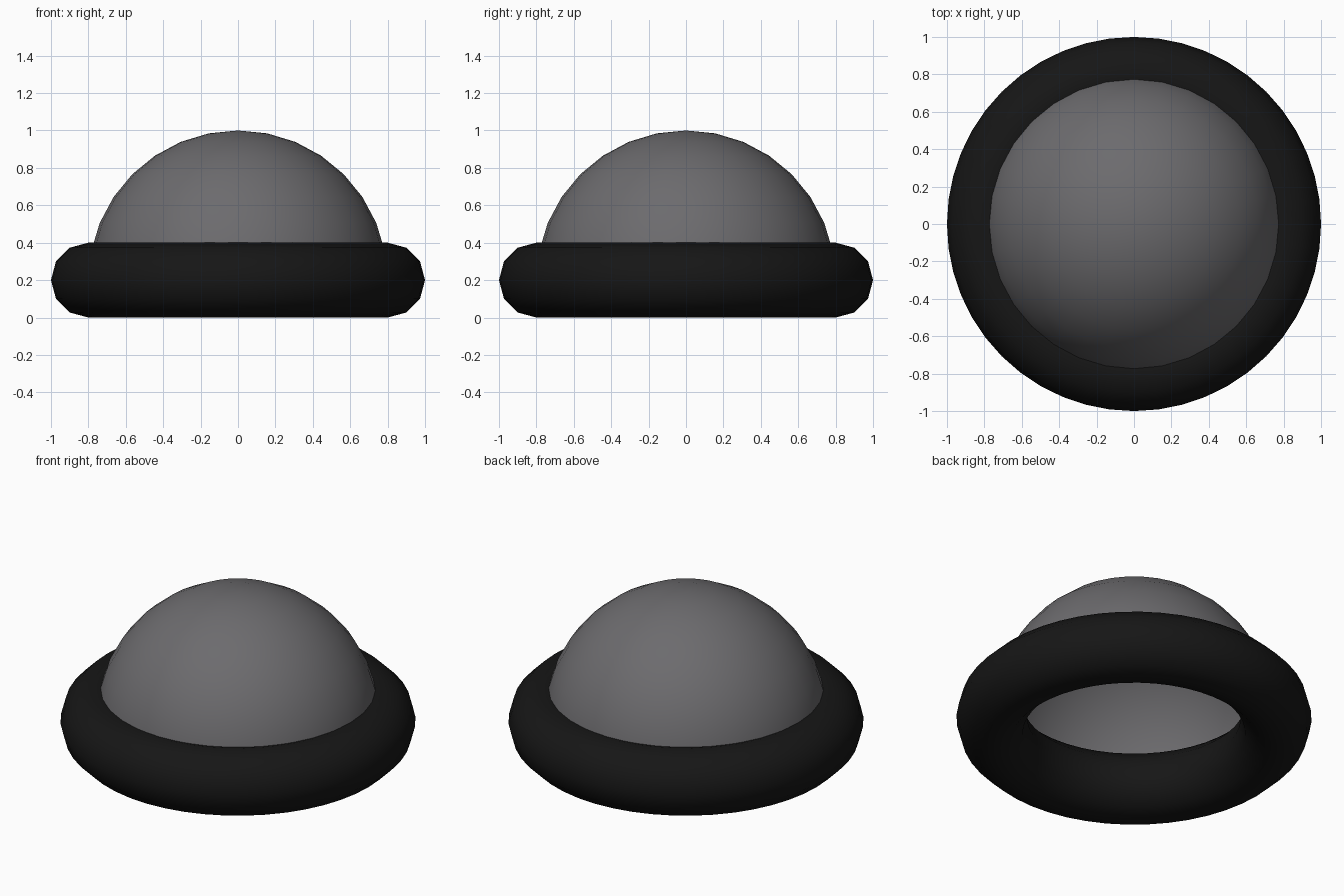
import bpy, bmesh

if "Cube" in bpy.data.objects:
    bpy.data.objects.remove(bpy.data.objects["Cube"])


def finish(obj, name, color):
    obj.name = name
    mat = bpy.data.materials.new(name + "_material")
    mat.diffuse_color = (*color, 1)
    mat.use_nodes = True
    mat.node_tree.nodes["Principled BSDF"].inputs["Base Color"].default_value = mat.diffuse_color
    obj.data.materials.append(mat)
    for p in obj.data.polygons:
        p.use_smooth = True


R, TUBE = 0.8, 0.2

# Black ring base
bpy.ops.mesh.primitive_torus_add(major_radius=R, minor_radius=TUBE,
                                 major_segments=48, minor_segments=12,
                                 location=(0, 0, TUBE))
finish(bpy.context.object, "base_ring", (0.008, 0.008, 0.008))

# Grey open dome: upper half of a sphere, rim hidden inside the ring
bpy.ops.mesh.primitive_uv_sphere_add(segments=32, ring_count=16, radius=R,
                                     location=(0, 0, TUBE))
dome = bpy.context.object
bm = bmesh.new()
bm.from_mesh(dome.data)
bmesh.ops.delete(bm, geom=[v for v in bm.verts if v.co.z < -0.001], context='VERTS')
bm.to_mesh(dome.data)
bm.free()
finish(dome, "dome", (0.15, 0.147, 0.155))
